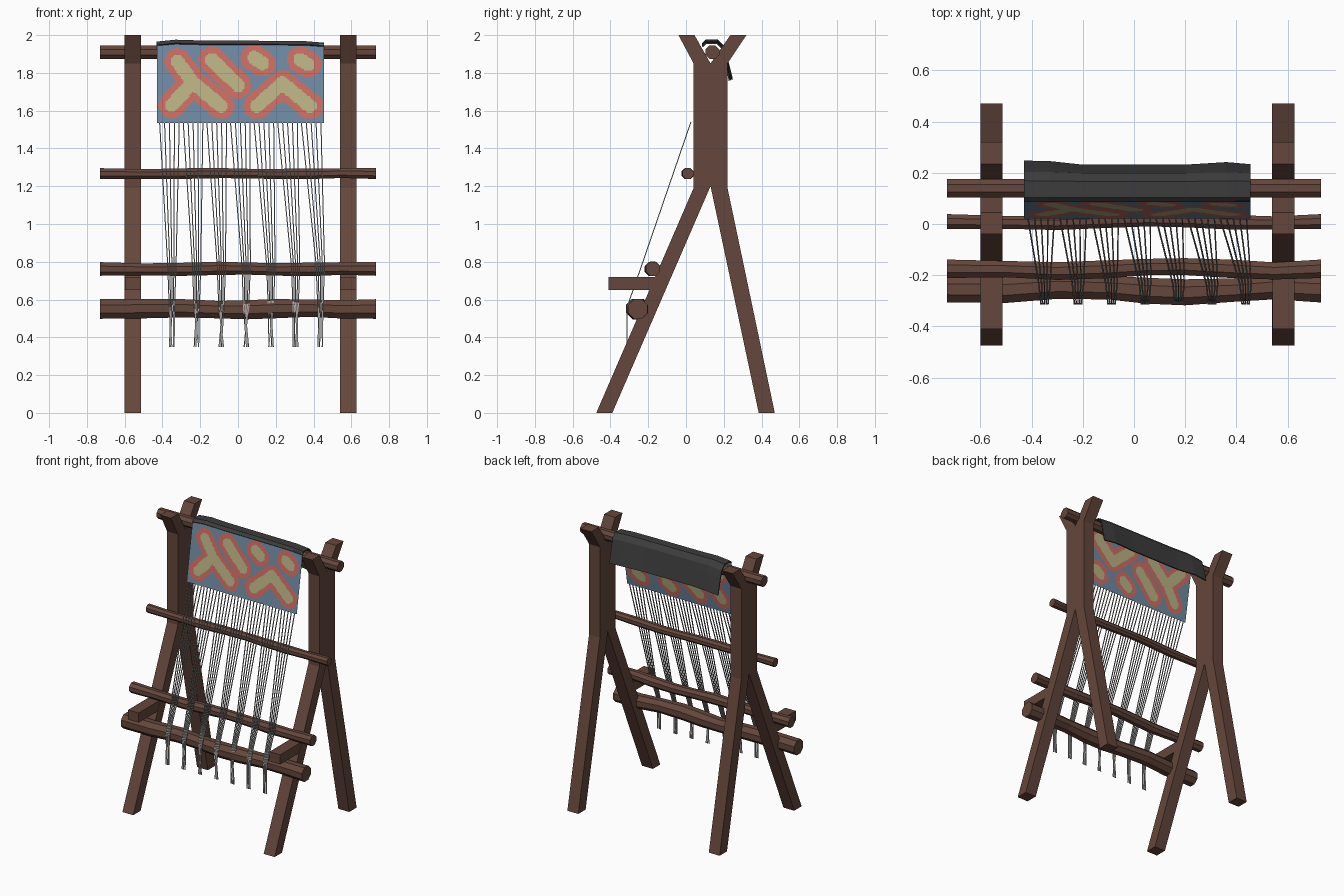
import bpy, bmesh, math
from mathutils import Vector

if "Cube" in bpy.data.objects:
    bpy.data.objects.remove(bpy.data.objects["Cube"])


def material(name, rgb):
    m = bpy.data.materials.new(name)
    m.diffuse_color = (*rgb, 1)
    m.use_nodes = True
    m.node_tree.nodes["Principled BSDF"].inputs["Base Color"].default_value = m.diffuse_color
    return m


WOOD = material("brown wood", (0.13, 0.062, 0.045))
GREY = material("dark grey cloth", (0.045, 0.045, 0.045))
THREAD = material("grey thread", (0.36, 0.35, 0.34))
BLUE = material("dusty blue", (0.155, 0.25, 0.36))
RED = material("coral red", (0.60, 0.15, 0.12))
CREAM = material("straw", (0.48, 0.44, 0.225))


def finish(name, bm, mats, recalc=True):
    if recalc:
        bmesh.ops.recalc_face_normals(bm, faces=bm.faces)
    me = bpy.data.meshes.new(name)
    bm.to_mesh(me)
    bm.free()
    for m in mats:
        me.materials.append(m)
    ob = bpy.data.objects.new(name, me)
    bpy.context.collection.objects.link(ob)
    return ob


def prism(name, profile, x0, x1, mat):
    """Extrude a (y, z) outline along x."""
    bm = bmesh.new()
    f = bm.faces.new([bm.verts.new((x0, y, z)) for y, z in profile])
    r = bmesh.ops.extrude_face_region(bm, geom=[f])
    bmesh.ops.translate(bm, vec=(x1 - x0, 0, 0),
                        verts=[v for v in r["geom"] if isinstance(v, bmesh.types.BMVert)])
    bmesh.ops.triangulate(bm, faces=[f for f in bm.faces if len(f.verts) > 4])
    return finish(name, bm, [mat])


def loft(bm, rings):
    """Skin closed rings of points and cap both ends."""
    vs = [[bm.verts.new(p) for p in ring] for ring in rings]
    n = len(vs[0])
    for a, b in zip(vs, vs[1:]):
        for i in range(n):
            bm.faces.new((a[i], a[(i + 1) % n], b[(i + 1) % n], b[i]))
    bm.faces.new(vs[0])
    bm.faces.new(vs[-1])


# Side frames: splayed legs, post and forked top, plus a forward peg on each
FRAME = [(-0.475, 0), (-0.39, 0), (0.13, 1.2), (0.385, 0), (0.47, 0), (0.22, 1.19),
         (0.22, 1.85), (0.32, 2), (0.235, 2), (0.13, 1.85), (0.045, 2), (-0.04, 2),
         (0.04, 1.85), (0.04, 1.19)]
PEG = [(-0.41, 0.65), (-0.16, 0.65), (-0.13, 0.72), (-0.41, 0.72)]
for side, x0, x1 in (("left", -0.6, -0.513), ("right", 0.54, 0.628)):
    prism(side + "_frame", FRAME, x0, x1, WOOD)
    prism(side + "_peg", PEG, x0 + 0.001, x1 - 0.001, WOOD)


# Cross bars: slightly crooked eight-sided poles
def bar(name, y, z, r, wob, phase):
    bm = bmesh.new()
    rings = []
    for x in (-0.73, -0.5, -0.3, -0.1, 0.05, 0.2, 0.38, 0.55, 0.73):
        e = 0 if abs(x) > 0.7 else wob
        cy, cz = y + e * math.sin(7 * x + phase), z + 0.4 * e * math.cos(9 * x + phase)
        rr = r * (1 - 0.06 * (e > 0) * (1 + math.sin(11 * x + phase)))
        rings.append([(x, cy + rr * math.cos(a), cz + rr * math.sin(a))
                      for a in [math.tau * (i + 0.5) / 8 for i in range(8)]])
    loft(bm, rings)
    finish(name, bm, [WOOD])


bar("top_bar", 0.14, 1.91, 0.039, 0.0, 0)
bar("upper_rod", 0.01, 1.267, 0.031, 0.006, 1)
bar("heddle_rod", -0.175, 0.762, 0.039, 0.009, 0.5)
bar("lower_beam", -0.255, 0.55, 0.056, 0.012, 3.3)

# Woven panel: fine grid coloured by distance to painted strokes
X0, X1, Z0, Z1 = -0.43, 0.455, 1.535, 1.955
STROKES = [(-0.32, 1.86, -0.24, 1.75), (-0.24, 1.75, -0.35, 1.63), (-0.24, 1.75, -0.09, 1.625),
           (-0.14, 1.87, 0.0, 1.735), (0.085, 1.88, 0.13, 1.85), (0.33, 1.87, 0.37, 1.845),
           (0.235, 1.745, 0.10, 1.625), (0.235, 1.745, 0.38, 1.625)]


def stroke_distance(x, z):
    best = 9
    for ax, az, bx, bz in STROKES:
        dx, dz = bx - ax, bz - az
        t = max(0, min(1, ((x - ax) * dx + (z - az) * dz) / (dx * dx + dz * dz)))
        best = min(best, math.hypot(x - ax - t * dx, z - az - t * dz))
    return best


def panel(name, dy, back):
    bm = bmesh.new()
    nx, nz = 118, 56
    g = []
    for j in range(nz + 1):
        z = Z0 + (Z1 - Z0) * j / nz
        g.append([bm.verts.new((X0 + (X1 - X0) * i / nx, 0.022 + 0.165 * (z - Z0) + dy, z))
                  for i in range(nx + 1)])
    for j in range(nz):
        for i in range(nx):
            q = [g[j][i], g[j][i + 1], g[j + 1][i + 1], g[j + 1][i]]
            f = bm.faces.new(q[::-1] if back else q)
            c = f.calc_center_median()
            d = stroke_distance(c.x, Z0 + Z1 - c.z if back else c.z)
            f.material_index = 2 if d < 0.036 else 1 if d < 0.07 else 0
    finish(name, bm, [BLUE, RED, CREAM], recalc=False)


panel("woven_front", 0, False)
panel("woven_back", 0.006, True)

# Grey cloth draped over the top bar and hanging behind
DRAPE = [(0.088, 1.945), (0.105, 1.962), (0.165, 1.962), (0.195, 1.93), (0.205, 1.88), (0.228, 1.765)]
bm = bmesh.new()
cols = []
for x, out, up in ((X0, 0.016, 0.0), (-0.33, 0.014, 0.01), (-0.2, 0.0, 0.006),
                   (0.2, 0.0, 0.004), (0.36, 0.01, 0.002), (X1, 0.002, -0.006)):
    cols.append([bm.verts.new((x, y + out * (k / 5) ** 2, z + up)) for k, (y, z) in enumerate(DRAPE)])
for a, b in zip(cols, cols[1:]):
    for k in range(5):
        bm.faces.new((a[k], b[k], b[k + 1], a[k + 1]))
drape = finish("draped_cloth", bm, [GREY])
mod = drape.modifiers.new("thickness", "SOLIDIFY")
mod.thickness = 0.008
mod.offset = 0

# Warp threads: seven bundles gathered toward the bottom
bm = bmesh.new()
R = 0.0038
for c in range(7):
    top, low = -0.363 + 0.125 * c, -0.35 + 0.131 * c
    for t in range(5):
        s = (t - 2) / 2
        path = [(top + 0.052 * s, 0.026, 1.54), (low + 0.022 * s, -0.235, 0.78),
                (low + 0.014 * s, -0.312, 0.56), (low + 0.013 * math.sin(5 * t + c), -0.312, 0.35)]
        loft(bm, [[(x + R * math.cos(a), y + R * math.sin(a), z)
                   for a in [math.tau * (i + 0.5) / 4 for i in range(4)]] for x, y, z in path])
finish("warp_threads", bm, [THREAD])
